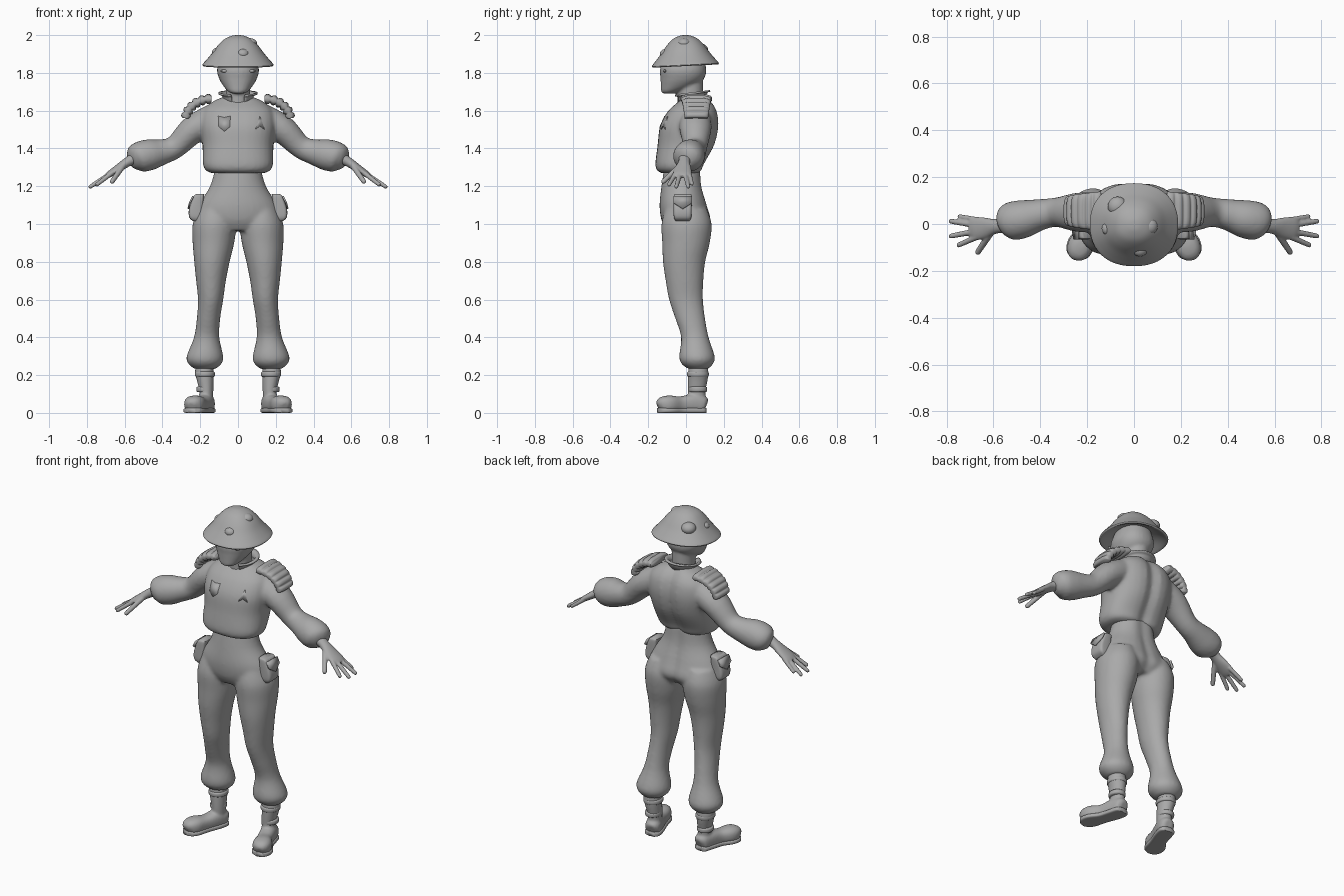
import bpy, bmesh
from math import sin, cos, pi, radians, exp, copysign
from mathutils import Vector, Matrix

default_cube = bpy.data.objects.get("Cube")
if default_cube:
    bpy.data.objects.remove(default_cube)

# One plain clay grey
grey = bpy.data.materials.new("clay_grey")
grey.use_nodes = True
colour = (0.4, 0.4, 0.4, 1)
grey.diffuse_color = colour
grey.node_tree.nodes["Principled BSDF"].inputs["Base Color"].default_value = colour


def finish(name, bm, voxel=0, smoothing=6, thickness=0):
    """Turn a bmesh into a smooth object, fusing its overlapping shells if voxel is set."""
    bmesh.ops.recalc_face_normals(bm, faces=bm.faces)
    for face in bm.faces:
        face.smooth = True
    mesh = bpy.data.meshes.new(name)
    bm.to_mesh(mesh)
    bm.free()
    mesh.materials.append(grey)
    obj = bpy.data.objects.new(name, mesh)
    bpy.context.collection.objects.link(obj)
    if voxel:
        fuse = obj.modifiers.new("fuse", 'REMESH')
        fuse.mode = 'VOXEL'
        fuse.voxel_size = voxel
        fuse.use_smooth_shade = True
        soften = obj.modifiers.new("soften", 'SMOOTH')
        soften.factor = 0.5
        soften.iterations = smoothing
    if thickness:
        solid = obj.modifiers.new("thickness", 'SOLIDIFY')
        solid.thickness = thickness
        solid.offset = 0
    return obj


def spline(rings, steps):
    """Catmull-Rom interpolation through rings of any dimension."""
    rows = []
    for i in range(len(rings) - 1):
        quad = [rings[max(i - 1, 0)], rings[i], rings[i + 1], rings[min(i + 2, len(rings) - 1)]]
        for k in range(steps):
            t = k / steps
            rows.append([b + t / 2 * (c - a + t * (2*a - 5*b + 4*c - d + t * (3*(b - c) + d - a)))
                         for a, b, c, d in zip(*quad)])
    rows.append(list(rings[-1]))
    return rows


def loft(bm, rings, side=1, flat=False, power=2, steps=4, n=32, groove=0):
    """Skin rings of (x, y, z, half width, half depth); flat keeps every ring level."""
    rows = spline(rings, steps) if steps > 1 else rings
    centres = [Vector(r[:3]) for r in rows]
    loops = []
    for i, row in enumerate(rows):
        u, v = Vector((1, 0, 0)), Vector((0, 1, 0))
        if not flat:
            t = (centres[min(i + 1, len(rows) - 1)] - centres[max(i - 1, 0)]).normalized()
            u = Vector((0, 0, 1)).cross(t).normalized()
            v = t.cross(u)
        loop = []
        for k in range(n):
            c, s = cos(2 * pi * k / n), sin(2 * pi * k / n)
            p = centres[i] + u * copysign(abs(c) ** (2 / power), c) * max(row[3], 0.001) \
                + v * copysign(abs(s) ** (2 / power), s) * max(row[4], 0.001)
            if s > 0:
                p.y -= groove * exp(-(p.x / 0.035) ** 2)
            loop.append(bm.verts.new((p.x * side, p.y, max(p.z, 0))))
        loops.append(loop)
    for low, high in zip(loops, loops[1:]):
        for k in range(n):
            bm.faces.new((low[k], low[(k + 1) % n], high[(k + 1) % n], high[k]))
    bm.faces.new(loops[0])
    bm.faces.new(loops[-1])


def blob(bm, place, size):
    bmesh.ops.create_uvsphere(bm, u_segments=20, v_segments=12, radius=1,
                              matrix=Matrix.Translation(place) @ Matrix.Diagonal((*size, 1)))


# Jacket: gathered hem, chest, furrowed back and puffed sleeves
bm = bmesh.new()
loft(bm, [(0, -.03, 1.27, .14, .10), (0, -.033, 1.283, .17, .12), (0, -.03, 1.32, .186, .132),
          (0, .003, 1.42, .188, .153), (0, .02, 1.52, .2, .157), (0, .037, 1.6, .185, .13),
          (0, .05, 1.65, .13, .087), (0, .045, 1.675, .07, .06)],
     flat=True, power=2.4, groove=.022)
for side in (1, -1):
    loft(bm, [(.1, .05, 1.57, .08, .08), (.23, .05, 1.505, .085, .075), (.33, .05, 1.41, .063, .061),
              (.4, .04, 1.382, .067, .068), (.47, .022, 1.366, .081, .083), (.53, .01, 1.353, .081, .078),
              (.56, 0, 1.34, .055, .055), (.572, -.005, 1.335, .03, .03)], side)
jacket = finish("jacket", bm, .01)

# Trousers: hips and two legs with gathered cuffs
bm = bmesh.new()
loft(bm, [(0, -.015, 1.3, .12, .1), (0, -.02, 1.2, .148, .11), (0, -.012, 1.1, .208, .128),
          (0, .003, 1.02, .225, .133), (0, 0, .965, .18, .1)], flat=True, groove=.015)
for side in (1, -1):
    loft(bm, [(.12, 0, 1.08, .09, .11), (.125, .003, 1, .115, .133), (.13, 0, .9, .11, .126),
              (.138, -.01, .8, .094, .112), (.143, -.008, .7, .079, .1), (.145, 0, .6, .067, .09),
              (.156, .022, .5, .062, .079), (.166, .047, .4, .067, .073), (.175, .058, .3, .097, .094),
              (.175, .06, .26, .088, .084), (.175, .065, .232, .055, .052)], side, flat=True)
finish("trousers", bm, .01)

# Head and neck
bm = bmesh.new()
loft(bm, [(0, -.09, 1.69, .025, .03), (0, -.083, 1.7, .05, .048), (0, -.045, 1.73, .077, .088),
          (0, -.02, 1.77, .1, .115), (0, -.015, 1.82, .111, .122), (0, -.01, 1.89, .09, .1)],
     flat=True, power=2.2)
loft(bm, [(0, .025, 1.6, .07, .07), (0, .022, 1.66, .064, .068), (0, .02, 1.8, .066, .07)], flat=True)
finish("head", bm, .008, 4)

# Eyes tucked under the brim
bm = bmesh.new()
for side in (1, -1):
    blob(bm, (side * .07, -.113, 1.81), (.022, .008, .008))
finish("eyes", bm)

# Helmet: flared brim and domed crown, tilted slightly forward
bm = bmesh.new()
profile = [(.09, 1.88), (.13, 1.865), (.176, 1.838), (.187, 1.84), (.186, 1.848), (.165, 1.872),
           (.137, 1.905), (.105, 1.947), (.07, 1.98), (.03, 1.997), (.002, 2)]
loft(bm, [(0, -.003, z, r, r * .94) for r, z in profile], flat=True, power=2.25, n=48)
for v in bm.verts:
    v.co.z += .045 * v.co.y * (2 - v.co.z) / .15
finish("helmet", bm)

# Rounded lumps on the crown
bm = bmesh.new()
for x, y, z, r in [(-.07, .075, 1.922, .042), (.065, -.01, 1.955, .036), (-.11, -.02, 1.91, .028),
                   (.025, -.105, 1.9, .034), (-.01, -.045, 1.965, .018)]:
    blob(bm, (x, y, z), (r, r, r * .8))
finish("helmet_lumps", bm)

# Open flared collar
bm = bmesh.new()
rows = []
for k in range(33):
    angle = radians(-65 + 310 * k / 32)
    c, s = cos(angle), sin(angle)
    rows.append([bm.verts.new((r * c, .03 + r * .95 * s, z + .012 * s))
                 for r, z in ((.075, 1.645), (.078, 1.675), (.088, 1.69), (.103, 1.692))])
for one, two in zip(rows, rows[1:]):
    for k in range(3):
        bm.faces.new((one[k], two[k], two[k + 1], one[k + 1]))
finish("collar", bm, thickness=.01)

for side, prefix in ((1, "left_"), (-1, "right_")):
    # Quilted shoulder pad made of overlapping ribs
    bm = bmesh.new()
    ribs = []
    for k in range(25):
        angle = radians(85 * k / 24)
        swell = abs(sin(pi * k / 4)) ** .6
        ribs.append((.14 + .137 * sin(angle), .055, 1.55 + .112 * cos(angle),
                     .084 - .022 * k / 24, .018 + .009 * swell))
    loft(bm, ribs, side, power=3, steps=2)
    finish(prefix + "shoulder_pad", bm)

    # Hand: wrist, palm, spread fingers and thumb
    bm = bmesh.new()
    loft(bm, [(.55, -.005, 1.347, .034, .03), (.59, -.01, 1.325, .031, .025), (.635, -.016, 1.294, .044, .021),
              (.68, -.02, 1.264, .05, .017), (.7, -.022, 1.251, .038, .012)], side)
    for root, tip, r in [((.67, .018, 1.268), (.752, .033, 1.207), .011),
                         ((.68, -.004, 1.264), (.79, .013, 1.192), .012),
                         ((.68, -.032, 1.264), (.79, -.053, 1.192), .012),
                         ((.67, -.055, 1.268), (.755, -.093, 1.203), .012),
                         ((.61, -.035, 1.305), (.672, -.128, 1.217), .014)]:
        a, b = Vector(root), Vector(tip)
        loft(bm, [(*a.lerp(b, t), r * w, r * w)
                  for t, w in ((0, 1.1), (.5, 1), (.9, .9), (.97, .65), (1, .2))], side, n=12)
    finish(prefix + "hand", bm, .005, 2)

    # Boot: turned-out foot, ankle shaft and padded bands
    foot = [(.16, .106, .04, .022, .03), (.163, .09, .045, .042, .045), (.176, .04, .05, .045, .05),
            (.2, -.03, .045, .043, .042), (.228, -.09, .046, .054, .046),
            (.242, -.13, .042, .044, .04), (.247, -.148, .035, .02, .02)]
    bm = bmesh.new()
    loft(bm, foot, side, power=2.5)
    loft(bm, [(.17, .06, .04, .038, .046), (.168, .057, .11, .037, .046), (.173, .062, .17, .044, .052),
              (.178, .065, .21, .05, .054), (.178, .065, .25, .045, .05)], side, flat=True)
    finish(prefix + "boot", bm, .007, 4)
    bm = bmesh.new()
    loft(bm, [(x, y, .013, a * 1.07, .014) for x, y, z, a, b in foot], side, power=4)
    finish(prefix + "boot_sole", bm)
    bm = bmesh.new()
    for z, grow in ((.205, 1.06), (.125, .9)):
        loft(bm, [(.175, .063, z + dz, a * grow, (a + .004) * grow)
                  for dz, a in ((-.014, .044), (-.008, .05), (.008, .05), (.014, .044))], side, flat=True)
    finish(prefix + "boot_bands", bm)

    # Hip pocket with a pointed flap
    bm = bmesh.new()
    loft(bm, [(.2, -.017, 1.158, .022, .043), (.208, -.017, 1.145, .028, .048), (.222, -.018, 1.08, .037, .048),
              (.222, -.018, 1.035, .036, .046), (.215, -.018, 1.015, .022, .036)], side, flat=True, power=5)
    finish(prefix + "hip_pocket", bm)
    bm = bmesh.new()
    bm.faces.new([bm.verts.new((side * x, y, z)) for x, y, z in
                  [(.238, -.066, 1.147), (.238, .032, 1.147), (.255, .032, 1.112),
                   (.263, -.017, 1.08), (.255, -.066, 1.112)]])
    finish(prefix + "pocket_flap", bm, thickness=.009)


def patch(name, x, z, outline):
    """A thin plain patch laid onto the front of the jacket."""
    bm = bmesh.new()
    bm.faces.new([bm.verts.new((x + dx, -.3, z + dz)) for dx, dz in outline])
    obj = finish(name, bm)
    wrap = obj.modifiers.new("lay_on_chest", 'SHRINKWRAP')
    wrap.target = jacket
    wrap.wrap_method = 'PROJECT'
    wrap.use_project_y = True
    wrap.use_positive_direction = True
    solid = obj.modifiers.new("thickness", 'SOLIDIFY')
    solid.thickness = .008
    solid.offset = 0


patch("shield_patch", -.072, 1.535, [(-.032, .035), (0, .028), (.032, .035), (.03, -.02), (0, -.045), (-.03, -.02)])
patch("arrow_patch", .115, 1.53, [(0, .038), (.024, -.03), (0, -.012), (-.024, -.03)])
